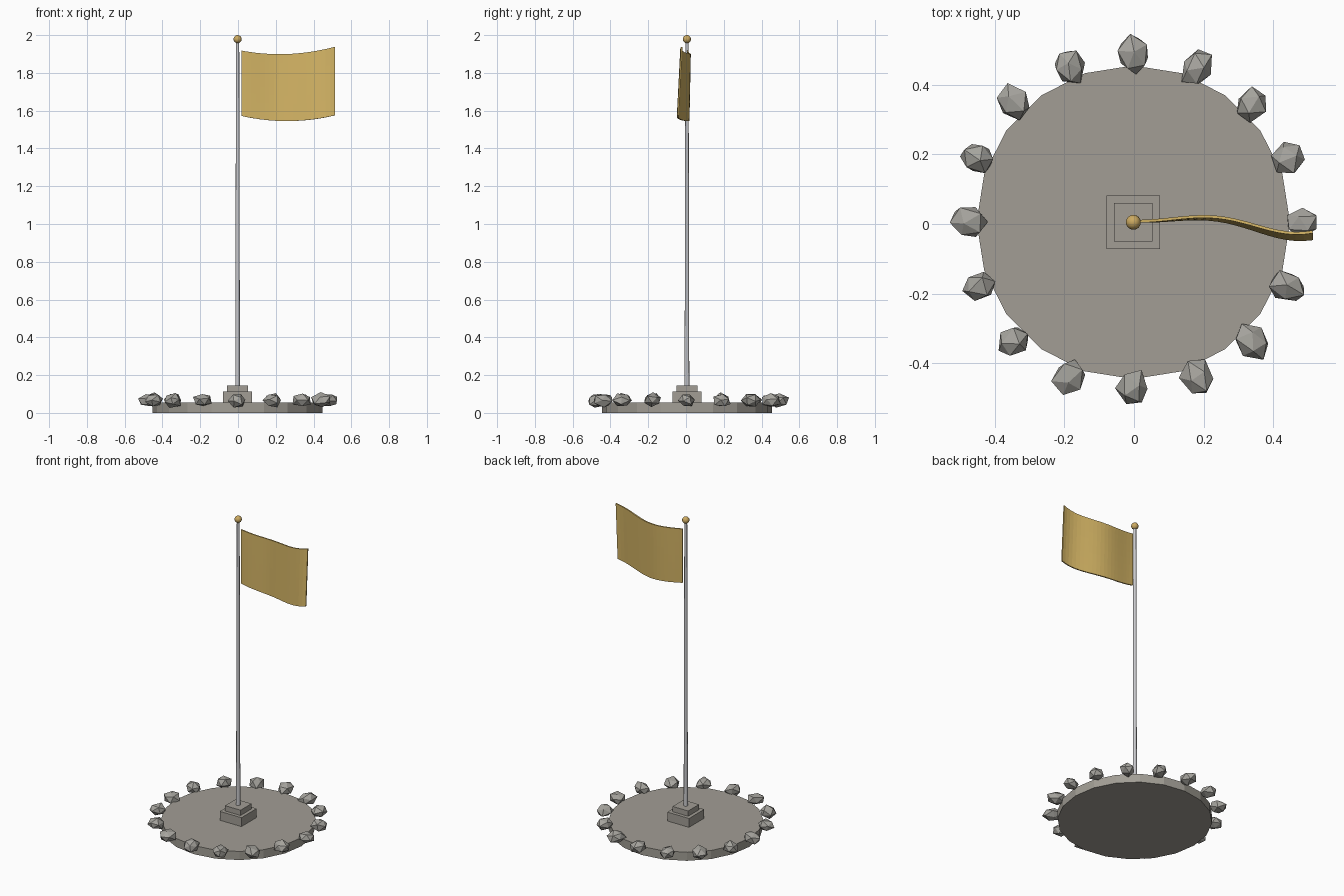
import bpy, bmesh, math, random
from mathutils import Vector, Matrix

cube = bpy.data.objects.get("Cube")
if cube:
    bpy.data.objects.remove(cube)

random.seed(7)
CX, CY = -0.002, 0.005   # axis of the pole and base


def material(name, rgb):
    m = bpy.data.materials.new(name)
    m.use_nodes = True
    m.diffuse_color = (*rgb, 1)
    m.node_tree.nodes["Principled BSDF"].inputs["Base Color"].default_value = (*rgb, 1)
    return m


stone = material("stone", (0.36, 0.34, 0.30))
rock_grey = material("rock grey", (0.38, 0.37, 0.34))
metal = material("pole metal", (0.58, 0.58, 0.60))
gold = material("gold", (0.60, 0.40, 0.12))
cloth = material("flag gold", (0.66, 0.46, 0.13))


def add_object(name, bm, mat):
    bmesh.ops.recalc_face_normals(bm, faces=bm.faces)
    mesh = bpy.data.meshes.new(name)
    bm.to_mesh(mesh)
    bm.free()
    mesh.materials.append(mat)
    ob = bpy.data.objects.new(name, mesh)
    bpy.context.collection.objects.link(ob)
    return ob


def smooth(ob, angle):
    bpy.ops.object.select_all(action="DESELECT")
    ob.select_set(True)
    bpy.context.view_layer.objects.active = ob
    bpy.ops.object.shade_smooth_by_angle(angle=math.radians(angle))


def column(name, sides, r1, r2, z1, z2, mat, turn=0):
    bm = bmesh.new()
    place = Matrix.Translation((CX, CY, (z1 + z2) / 2)) @ Matrix.Rotation(turn, 4, "Z")
    bmesh.ops.create_cone(bm, cap_ends=True, segments=sides, radius1=r1,
                          radius2=r2, depth=z2 - z1, matrix=place)
    return add_object(name, bm, mat)


# Round base and square stepped plinth
column("base_disc", 20, 0.45, 0.45, 0, 0.055, stone)
for name, half, z1, z2 in (("plinth_lower", 0.077, 0.05, 0.112),
                           ("plinth_upper", 0.055, 0.11, 0.146)):
    r = half * math.sqrt(2)
    column(name, 4, r, r, z1, z2, stone, math.pi / 4)

# Tapered pole and ball finial
smooth(column("pole", 12, 0.0125, 0.0085, 0.14, 1.965, metal), 40)
bm = bmesh.new()
bmesh.ops.create_uvsphere(bm, u_segments=16, v_segments=10, radius=0.0215,
                          matrix=Matrix.Translation((CX, CY, 1.9785)))
smooth(add_object("finial_ball", bm, gold), 40)

# Ring of rough rocks along the rim
for i in range(16):
    a = math.tau * i / 16
    bm = bmesh.new()
    bmesh.ops.create_icosphere(bm, subdivisions=1, radius=1)
    spin = Matrix.Rotation(random.uniform(0, math.tau), 3, Vector((1, 2, 3)).normalized())
    for v in bm.verts:
        v.co = spin @ v.co * random.uniform(0.84, 1.14)
        v.co = Vector((v.co.x * 0.056, v.co.y * 0.048, v.co.z * 0.038))
    r = 0.48 + random.uniform(-0.006, 0.006)
    place = Matrix.Translation((CX + r * math.cos(a), CY + r * math.sin(a), 0.067))
    bmesh.ops.transform(bm, verts=bm.verts, matrix=place @ Matrix.Rotation(a, 4, "Z"))
    add_object(f"rim_rock_{i + 1}", bm, rock_grey)

# Waving flag
COLS, ROWS = 20, 8


def flag_point(u, v):
    top = 1.918 + 0.112 * u * u - 0.092 * u
    bottom = 1.572 + 0.114 * u * u - 0.111 * u
    y = 0.008 + 0.036 * u * math.sin(5.5 * u) - 0.015 * u * u + 0.02 * u * (v - 0.5)
    return (0.018 + 0.495 * u, y, bottom + (top - bottom) * v)


bm = bmesh.new()
grid = [[bm.verts.new(flag_point(c / COLS, r / ROWS)) for r in range(ROWS + 1)]
        for c in range(COLS + 1)]
for c in range(COLS):
    for r in range(ROWS):
        bm.faces.new((grid[c][r], grid[c + 1][r], grid[c + 1][r + 1], grid[c][r + 1]))
flag = add_object("flag", bm, cloth)
thick = flag.modifiers.new("Thickness", "SOLIDIFY")
thick.thickness = 0.008
thick.offset = 0
